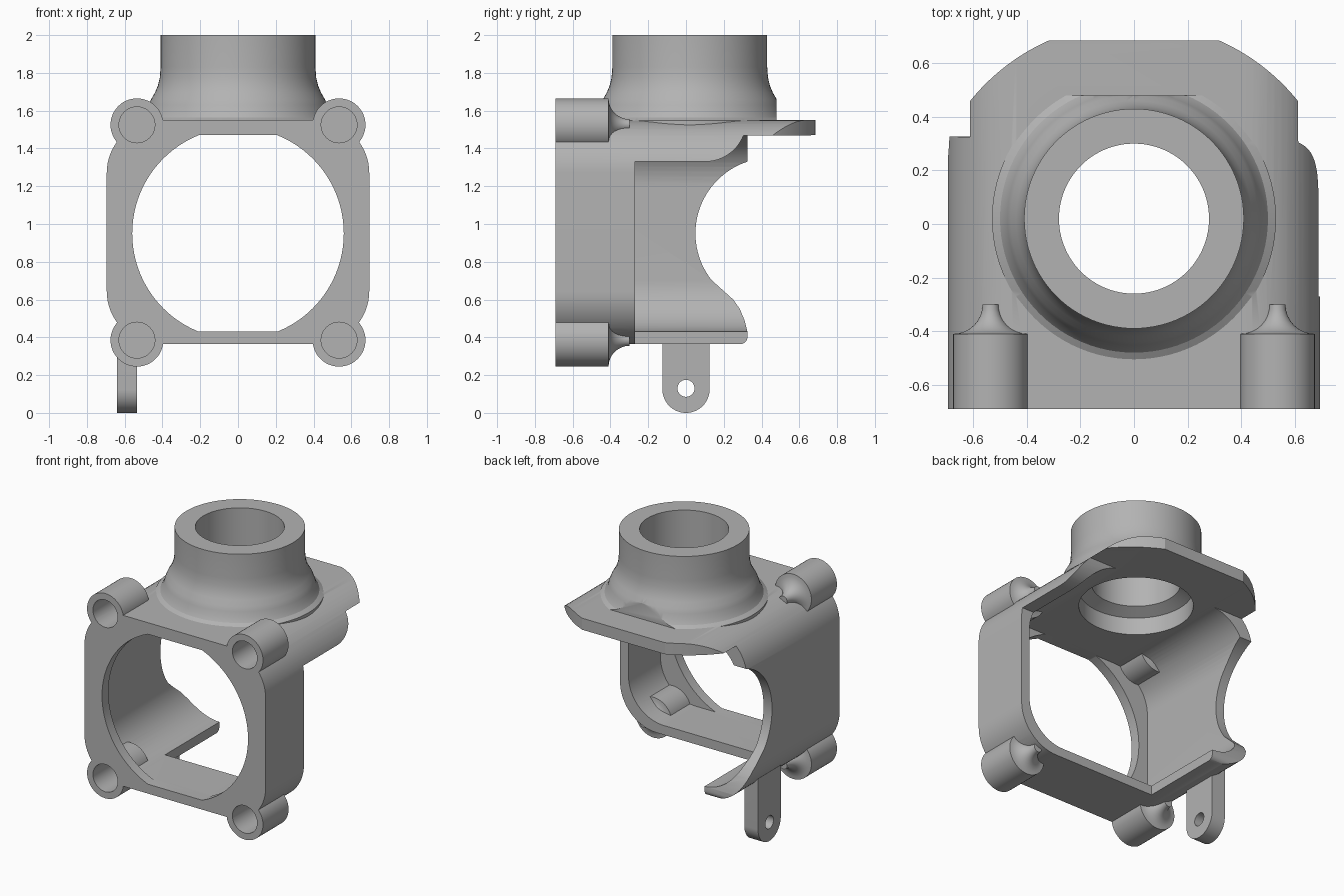
import bpy, bmesh
from math import sin, cos, pi, radians, sqrt
from mathutils import Vector

if "Cube" in bpy.data.objects:
    bpy.data.objects.remove(bpy.data.objects["Cube"], do_unlink=True)

grey = bpy.data.materials.new("cast_grey")
grey.use_nodes = True
grey.diffuse_color = (0.45, 0.45, 0.45, 1)
grey.node_tree.nodes["Principled BSDF"].inputs["Base Color"].default_value = grey.diffuse_color


def finish(name, bm):
    bmesh.ops.recalc_face_normals(bm, faces=bm.faces[:])
    mesh = bpy.data.meshes.new(name)
    bm.to_mesh(mesh)
    bm.free()
    mesh.materials.append(grey)
    obj = bpy.data.objects.new(name, mesh)
    bpy.context.collection.objects.link(obj)
    return obj


def arc(cx, cy, r, a0, a1, n=16):
    """Points on an arc, angles in degrees."""
    return [(cx + r * cos(radians(a0 + (a1 - a0) * i / n)),
             cy + r * sin(radians(a0 + (a1 - a0) * i / n))) for i in range(n + 1)]


def rounded(hw, z0, z1, r):
    """Rounded rectangle centred on the vertical axis."""
    pts = []
    for cx, cz, a in ((hw - r, z1 - r, 0), (r - hw, z1 - r, 90),
                      (r - hw, z0 + r, 180), (hw - r, z0 + r, 270)):
        pts += arc(cx, cz, r, a, a + 90)
    return pts


def prism(name, pts, axis, a, b):
    """Extrude a flat outline along an axis from a to b."""
    place = {"x": lambda u, v, w: (w, u, v),
             "y": lambda u, v, w: (u, w, v),
             "z": lambda u, v, w: (u, v, w)}[axis]
    bm = bmesh.new()
    ends = [[bm.verts.new(place(u, v, w)) for u, v in pts] for w in (a, b)]
    n = len(pts)
    for ring in ends:
        bm.faces.new(ring)
    for i in range(n):
        j = (i + 1) % n
        bm.faces.new((ends[0][i], ends[0][j], ends[1][j], ends[1][i]))
    return finish(name, bm)


def lathe(name, profile, centre, axis="z", n=64):
    """Solid of revolution from (radius, distance along axis) pairs."""
    bm = bmesh.new()
    rings = []
    for r, h in profile:
        ring = []
        for k in range(n):
            u, v = r * cos(2 * pi * k / n), r * sin(2 * pi * k / n)
            p = (u, v, h) if axis == "z" else (u, h, v)
            ring.append(bm.verts.new(Vector(p) + Vector(centre)))
        rings.append(ring)
    for lo, hi in zip(rings, rings[1:]):
        for k in range(n):
            j = (k + 1) % n
            bm.faces.new((lo[k], lo[j], hi[j], hi[k]))
    bm.faces.new(rings[0])
    bm.faces.new(rings[-1])
    return finish(name, bm)


def combine(target, other, operation):
    mod = target.modifiers.new("combine", "BOOLEAN")
    mod.operation = operation
    mod.solver = "EXACT"
    mod.object = other
    bpy.context.view_layer.objects.active = target
    bpy.ops.object.modifier_apply(modifier=mod.name)
    bpy.data.objects.remove(other, do_unlink=True)


def cut(target, other):
    combine(target, other, "DIFFERENCE")


def add(target, other):
    combine(target, other, "UNION")


FRONT, MID, BACK = -0.69, 0.95, 0.685
CEILING = 1.469

# Shell: rounded tube with a front plate
housing = prism("housing", rounded(0.695, 0.365, 1.55, 0.28), "y", FRONT, BACK)
cut(housing, prism("cavity", rounded(0.63, 0.43, 1.47, 0.27), "y", FRONT + 0.07, 1))

# Round front opening, flattened at floor and ceiling
opening = []
for x, z in arc(0, MID, 0.56, 0, 360, 96)[:-1]:
    if abs(z - MID) < 0.519:
        opening.append((x, z))
flat = sqrt(0.56 ** 2 - 0.52 ** 2)
half = [p for p in opening if p[0] > 0 and p[1] >= MID]
outline = half + [(flat, 1.47), (-flat, 1.47)] + [(-x, z) for x, z in reversed(half)]
outline += [(x, 2 * MID - z) for x, z in reversed(outline)][1:-1]
cut(housing, prism("opening", outline, "y", FRONT - 0.1, FRONT + 0.1))

# Left side and floor are open behind the front band
cut(housing, prism("left_gap", [(-0.27, 0.2), (-0.27, 1.33)]
                   + arc(0.1, 1.55, 0.22, -90, -22)
                   + [(0.32, CEILING), (1, CEILING), (1, 0.2)], "x", -0.37, 1))

# Right wall: round bite at the back with a soft lower lobe
cut(housing, prism("right_bite", [(1, CEILING), (0.325, CEILING)]
                   + arc(0.45, MID, 0.4, 108, 218, 32)
                   + [(0.2, 0.645), (0.25, 0.6), (0.285, 0.55), (0.31, 0.49), (0.325, 0.43)]
                   + arc(0.29, 0.4, 0.035, 0, -90, 6)
                   + [(0.29, 0.2), (1, 0.2)], "x", -1, -0.36))

# Curved back corners of the top plate
for s in (-1, 1):
    cut(housing, prism("corner_trim", [(s * x, y) for x, y in
                       arc(0, -0.033, 0.785, 37.8, 66, 20) + [(0.32, 1), (1, 1), (1, 0.45)]],
                       "z", 1.2, 1.7))

# Neck with a flared foot, trimmed flat at the back
neck = lathe("neck", [(0.53, 1.5), (0.53, 1.547), (0.5, 1.565), (0.482, 1.595), (0.472, 1.63),
                      (0.46, 1.66), (0.44, 1.695), (0.425, 1.73), (0.414, 1.775),
                      (0.41, 1.83), (0.41, 2)], (0, 0.02, 0), n=96)
cut(neck, prism("neck_trim", [(-1, 0.48), (1, 0.48), (1, 1), (-1, 1)], "z", 1.4, 1.8))
add(housing, neck)

# Corner bosses with tapered tails
spots = [(x, z) for x in (-0.535, 0.535) for z in (0.385, 1.525)]
tail = [(0.02 + r, y) for r, y in arc(0.12, -0.3, 0.11, 180, 270, 8)][::-1]
for x, z in spots:
    add(housing, lathe("boss", [(0.14, FRONT), (0.14, -0.41)] + tail, (x, 0, z), "y", 48))

# Hanging tab with an eye
tab = prism("tab", arc(0, 0.125, 0.125, 180, 360, 32) + [(0.125, 0.48), (-0.125, 0.48)],
            "x", -0.64, -0.535)
cut(tab, prism("tab_eye", arc(0, 0.13, 0.045, 0, 360, 32)[:-1], "x", -1, 0))
add(housing, tab)

# Blind screw holes and stepped neck bore
for x, z in spots:
    cut(housing, lathe("screw_hole", [(0.095, FRONT - 0.1), (0.095, -0.43)], (x, 0, z), "y", 40))
cut(housing, lathe("bore", [(0.36, 1.4), (0.36, 1.59), (0.28, 1.63), (0.28, 2.1)],
                   (0, 0.02, 0), n=96))

# Smooth curved surfaces, keep edges crisp
bpy.ops.object.select_all(action="DESELECT")
housing.select_set(True)
bpy.context.view_layer.objects.active = housing
bpy.ops.object.shade_smooth_by_angle(angle=radians(28))
